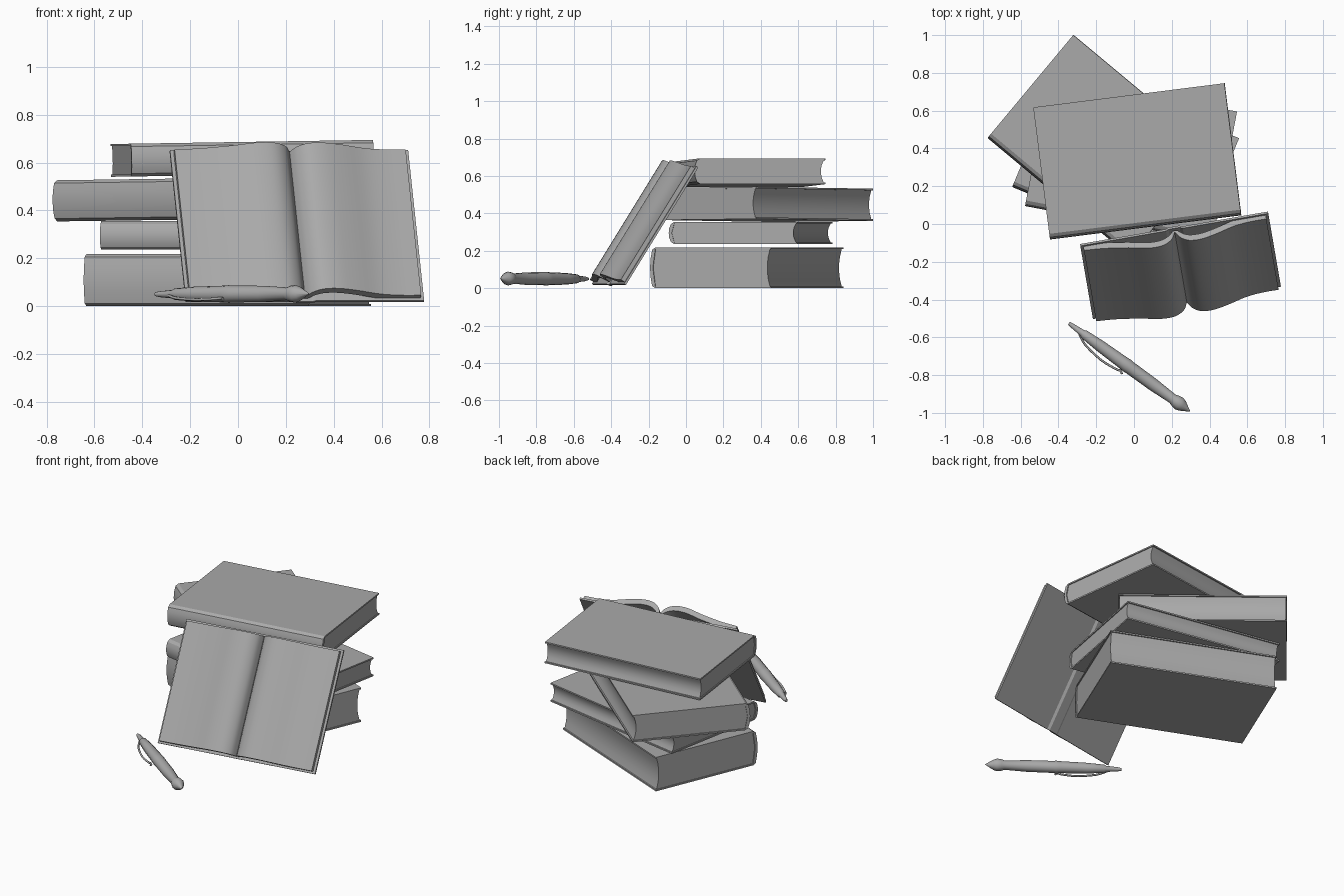
import bpy, bmesh, math
from mathutils import Matrix, Vector

cube = bpy.data.objects.get("Cube")
if cube:
    bpy.data.objects.remove(cube, do_unlink=True)

GREY = (0.4, 0.4, 0.4, 1.0)
mat = bpy.data.materials.new("plain grey")
mat.use_nodes = True
mat.diffuse_color = GREY
mat.node_tree.nodes["Principled BSDF"].inputs["Base Color"].default_value = GREY


def finish(name, bm, matrix, smooth=True):
    bmesh.ops.recalc_face_normals(bm, faces=bm.faces)
    mesh = bpy.data.meshes.new(name)
    bm.to_mesh(mesh)
    bm.free()
    mesh.materials.append(mat)
    ob = bpy.data.objects.new(name, mesh)
    bpy.context.collection.objects.link(ob)
    ob.matrix_world = matrix
    if smooth:
        bpy.ops.object.select_all(action='DESELECT')
        ob.select_set(True)
        bpy.context.view_layer.objects.active = ob
        bpy.ops.object.shade_smooth_by_angle(angle=math.radians(32))
    return ob


def extrude(name, outline, axis, start, end, matrix, smooth=True):
    """Push a closed 2D outline along local x (axis 0) or local y (axis 1)."""
    bm = bmesh.new()

    def point(p, d):
        return (d, p[0], p[1]) if axis == 0 else (p[0], d, p[1])
    a = [bm.verts.new(point(p, start)) for p in outline]
    b = [bm.verts.new(point(p, end)) for p in outline]
    bm.faces.new(a)
    bm.faces.new(b)
    for i in range(len(a)):
        j = (i + 1) % len(a)
        bm.faces.new((a[i], a[j], b[j], b[i]))
    return finish(name, bm, matrix, smooth)


def catmull(points, steps):
    """Smooth path through 2D points."""
    pts = [Vector(p) for p in points]
    pts = [2 * pts[0] - pts[1]] + pts + [2 * pts[-1] - pts[-2]]
    out = []
    for p0, p1, p2, p3 in zip(pts, pts[1:], pts[2:], pts[3:]):
        for k in range(steps):
            t = k / steps
            out.append(0.5 * (2 * p1 + (p2 - p0) * t + (2 * p0 - 5 * p1 + 4 * p2 - p3) * t * t
                              + (3 * p1 - p0 - 3 * p2 + p3) * t ** 3))
    return out + [pts[-2]]


# Closed books: spine along local x, fore-edge at local y = width
def closed_book(name, corner, bottom, height, length, width, angle, tilt=0):
    m = (Matrix.Translation((*corner, bottom + height / 2))
         @ Matrix.Rotation(math.radians(-tilt), 4, 'Y')
         @ Matrix.Rotation(math.radians(angle), 4, 'Z'))
    h, t = height / 2, 0.009
    upper = [(width, h - t), (width, h), (0.03, h), (0.012, h - 0.012), (0.003, h * 0.45)]
    inner = [(width, t - h), (0.03, t - h), (0.016, 0), (0.03, h - t)]
    cover = upper + [(0, 0)] + [(y, -z) for y, z in reversed(upper[1:])] + inner
    extrude(name + "_cover", cover, 0, 0, length, m)
    edge = [(width - 0.008 - 0.016 * (1 - s * s), s * (h - t)) for s in (-1, -.6, -.2, .2, .6, 1)]
    pages = [(0.02, h - t), (0.012, 0), (0.02, t - h)] + edge
    extrude(name + "_pages", pages, 0, 0.006, length - 0.006, m)


closed_book("bottom_book", (-0.645, 0.196), 0.0, 0.218, 1.01, 0.70, -22.6)
closed_book("second_book", (-0.577, 0.095), 0.236, 0.119, 1.01, 0.70, -10.7)
closed_book("third_book", (-0.775, 0.455), 0.354, 0.172, 0.98, 0.71, -39.8, 0.8)
closed_book("top_book", (-0.444, -0.082), 0.542, 0.137, 1.02, 0.705, 7.2, 0.9)

# Open book leaning on the stack: local x across, y up the page, z out of the page
yaw, lean = math.radians(9.8), math.radians(58)
TALL, WIDE = 0.742, 1.01
top_left = Vector((-0.286, -0.106, 0.646))
rot = Matrix.Rotation(yaw, 4, 'Z') @ Matrix.Rotation(lean, 4, 'X')
open_m = Matrix.Translation(top_left) @ rot @ Matrix.Translation((0, -TALL, 0))

front = [(0, .012), (.46, .012), (.475, .004), (.535, .004), (.55, .012), (WIDE, .012)]
back = [(u, n - 0.012) for u, n in reversed(front)]
extrude("open_book_cover", front + back, 1, 0, TALL, open_m, False)

left_curve = [(.015, .036), (.12, .045), (.25, .067), (.35, .09), (.43, .09),
              (.482, .062), (.505, .018)]
right_curve = [(.505, .018), (.53, .058), (.575, .086), (.64, .09), (.72, .074),
               (.82, .046), (.91, .036), (.995, .036)]
for side, curve in (("left", left_curve), ("right", right_curve)):
    face = catmull(curve, 4)
    under = [(p.x, max(0.011, p.y - 0.035)) for p in reversed(face)]
    extrude("open_book_pages_" + side, [tuple(p) for p in face] + under,
            1, 0.012, TALL - 0.012, open_m)

# Pen: lathed body lying on the ground, local z along its length
pen_start, pen_end = Vector((-0.345, -0.525, 0.05)), Vector((0.296, -0.992, 0.052))
axis = pen_end - pen_start
pen_m = Matrix.Translation(pen_start) @ axis.to_track_quat('Z', 'Y').to_matrix().to_4x4()
full = axis.length
profile = [(0, .008), (.02, .012), (.09, .018), (.10, .024), (.2, .031), (.36, .035), (.38, .037),
           (.40, .035), (.55, .034), (.68, .027), (.70, .034), (.725, .037), (.745, .030), (full, .002)]
SIDES = 12
bm = bmesh.new()
rings = []
for z, r in profile:
    rings.append([bm.verts.new((r * math.cos(math.tau * k / SIDES),
                                r * math.sin(math.tau * k / SIDES), z)) for k in range(SIDES)])
for lo, hi in zip(rings, rings[1:]):
    for k in range(SIDES):
        j = (k + 1) % SIDES
        bm.faces.new((lo[k], lo[j], hi[j], hi[k]))
bm.faces.new(rings[0])
bm.faces.new(rings[-1])
finish("pen_body", bm, pen_m)

# Pen clip: thin bent wire on the pen's lower front side
along = axis.normalized()
out = Vector((along.y, -along.x, -0.4))
curve = bpy.data.curves.new("pen_clip", 'CURVE')
curve.dimensions = '3D'
curve.bevel_depth = 0.006
curve.bevel_resolution = 1
path = catmull([(.08, .015), (.14, .042), (.25, .057), (.34, .050), (.37, .043), (.385, .052)], 3)
spline = curve.splines.new('POLY')
spline.points.add(len(path) - 1)
for pt, p in zip(spline.points, path):
    pt.co = (*(pen_start + along * p.x + out * p.y), 1)
curve.use_fill_caps = True
curve.materials.append(mat)
clip = bpy.data.objects.new("pen_clip", curve)
bpy.context.collection.objects.link(clip)
